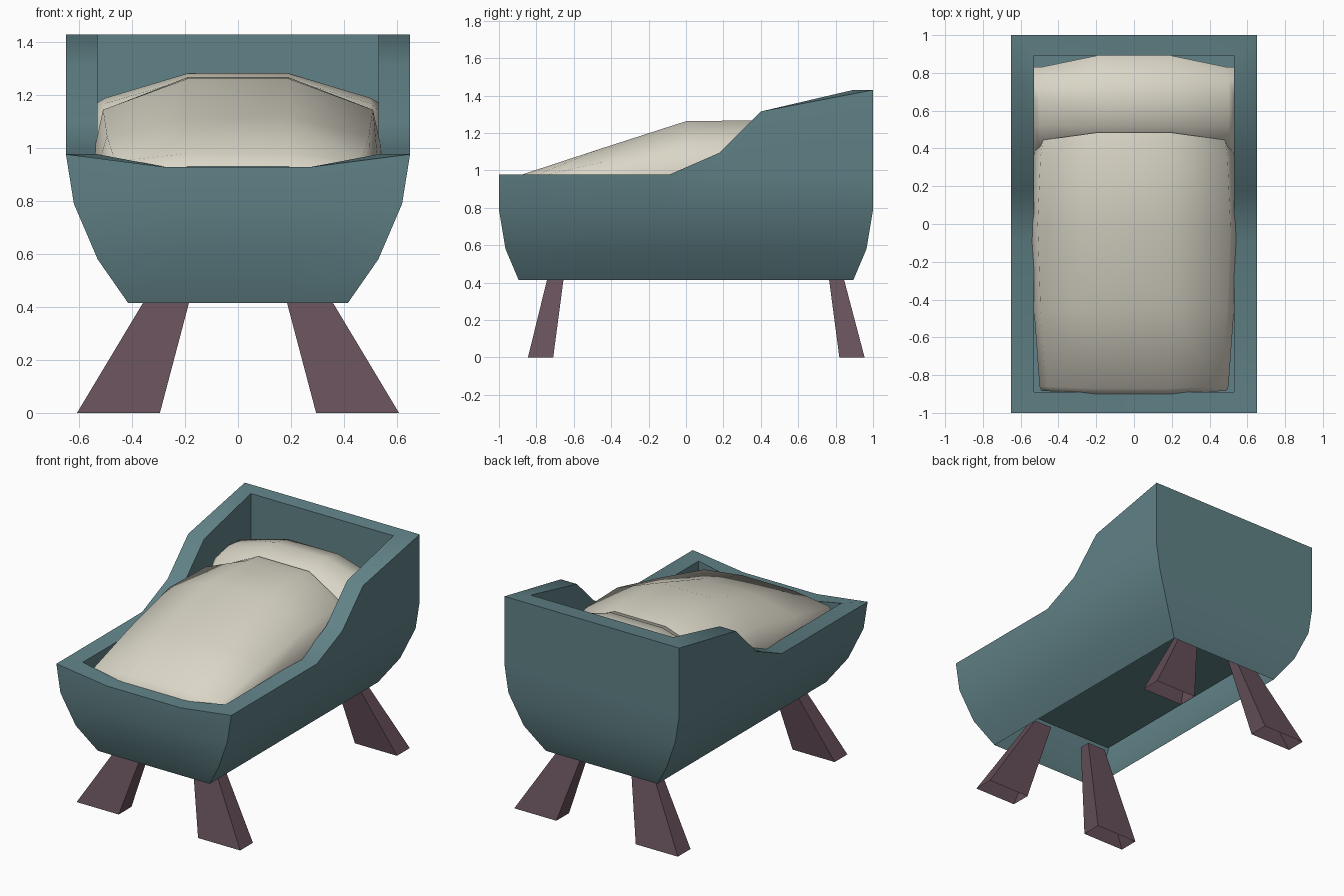
import bpy, bmesh, math

if "Cube" in bpy.data.objects:
    bpy.data.objects.remove(bpy.data.objects["Cube"])


def material(name, rgb):
    m = bpy.data.materials.new(name)
    m.diffuse_color = (*rgb, 1)
    m.use_nodes = True
    m.node_tree.nodes["Principled BSDF"].inputs["Base Color"].default_value = m.diffuse_color
    return m


TEAL = material("teal_paint", (0.12, 0.225, 0.245))
CREAM = material("cream_cloth", (0.70, 0.67, 0.57))
WOOD = material("dark_wood", (0.13, 0.08, 0.10))


def loft(name, rings, mat, closed=True, cap_end=False, angle=30):
    """Skin a list of equally long point rings."""
    bm = bmesh.new()
    vs = [[bm.verts.new(p) for p in r] for r in rings]
    n = len(rings[0])
    for a, b in zip(vs, vs[1:]):
        for i in range(n if closed else n - 1):
            j = (i + 1) % n
            bm.faces.new((a[i], a[j], b[j], b[i]))
    if cap_end:
        bm.faces.new(vs[-1])
    bmesh.ops.remove_doubles(bm, verts=bm.verts, dist=0.0005)
    bmesh.ops.recalc_face_normals(bm, faces=bm.faces)
    me = bpy.data.meshes.new(name)
    bm.to_mesh(me)
    bm.free()
    ob = bpy.data.objects.new(name, me)
    bpy.context.collection.objects.link(ob)
    me.materials.append(mat)
    if angle:
        bpy.ops.object.select_all(action='DESELECT')
        ob.select_set(True)
        bpy.context.view_layer.objects.active = ob
        bpy.ops.object.shade_smooth_by_angle(angle=math.radians(angle))
    return ob


# Cradle body: rim path (x, y, top height), mirrored to a closed loop
half = [(0.27, -1, 0.928), (0.65, -1, 0.977), (0.65, -0.09, 0.977),
        (0.65, 0.18, 1.095), (0.65, 0.40, 1.315), (0.65, 1, 1.43)]
rim = half + [(-x, y, z) for x, y, z in reversed(half)]
rings = []
for z, w, l in [(0.415, 0.415, 0.895), (0.58, 0.53, 0.965), (0.79, 0.62, 1.0)]:
    rings.append([(x * w / 0.65, y * l, z) for x, y, t in rim])
rings.append([(x, y, min(t, 0.977)) for x, y, t in rim])
rings.append(rim)
inner = [(max(-0.53, min(0.53, x)), max(-0.89, min(0.893, y)), t) for x, y, t in rim]
rings.append(inner)
rings.append([(x, y, 0.74) for x, y, t in inner])
loft("cradle_body", rings, TEAL, cap_end=True, angle=36)


def cloth(name, sections):
    """Arched open cloth; section = y centre, y edge, half width, side z, shoulder z, top z."""
    out = []
    for yc, ye, w, zs, zh, zt in sections:
        h = [(w - 0.01, ye, 0.82), (w, ye, zs), (w - 0.035, ye, zh), (0.19, yc, zt)]
        out.append(h + [(-x, y, z) for x, y, z in reversed(h)])
    return loft(name, out, CREAM, closed=False, angle=60)


# Blanket rising from the foot end
cloth("blanket", [
    (-0.90, -0.885, 0.49, 0.84, 0.90, 0.93),
    (-0.87, -0.86, 0.50, 0.88, 0.95, 0.98),
    (-0.45, -0.45, 0.53, 0.93, 1.045, 1.118),
    (0.0, 0.0, 0.545, 0.98, 1.145, 1.263),
    (0.38, 0.36, 0.53, 0.98, 1.15, 1.268),
    (0.485, 0.445, 0.515, 0.96, 1.12, 1.255),
    (0.47, 0.43, 0.50, 0.92, 1.05, 1.17),
])

# Pillow at the head end
cloth("pillow", [
    (0.36, 0.36, 0.53, 0.92, 0.98, 1.02),
    (0.42, 0.41, 0.53, 1.02, 1.09, 1.17),
    (0.52, 0.52, 0.535, 1.14, 1.17, 1.26),
    (0.66, 0.66, 0.535, 1.17, 1.19, 1.283),
    (0.80, 0.77, 0.535, 1.16, 1.18, 1.25),
    (0.893, 0.83, 0.53, 1.05, 1.08, 1.13),
])


# Splayed tapered legs with open ends, mirrored left and right
def leg(name, s, base, top):
    quads = []
    for z, x0, x1, (y0, y1) in [(0, 0.295, 0.608, base), (0.53, 0.155, 0.29, top)]:
        quads.append([(s * x0, y0, z), (s * x1, y0, z), (s * x1, y1, z), (s * x0, y1, z)])
    loft(name, quads, WOOD, angle=0)


for side, s in (("left", -1), ("right", 1)):
    leg("front_leg_" + side, s, (-0.845, -0.71), (-0.715, -0.64))
    leg("back_leg_" + side, s, (0.82, 0.955), (0.75, 0.815))
